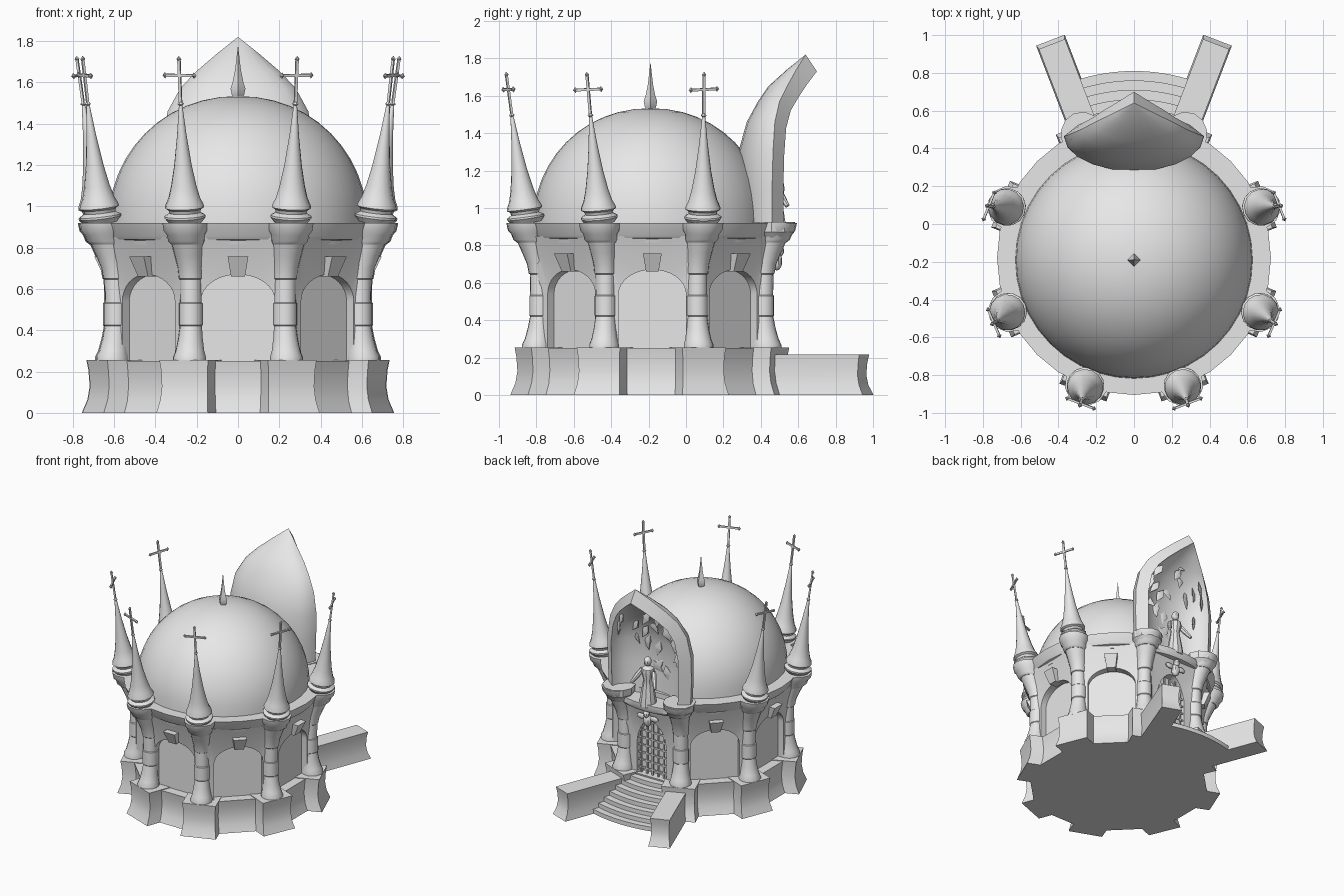
import bpy, bmesh, random
from math import sin, cos, pi, radians, atan2
from mathutils import Matrix, Vector

old = bpy.data.objects.get("Cube")
if old:
    bpy.data.objects.remove(old)

stone = bpy.data.materials.new("pale_stone")
stone.use_nodes = True
stone.diffuse_color = (0.8, 0.8, 0.8, 1)
stone.node_tree.nodes["Principled BSDF"].inputs["Base Color"].default_value = (0.8, 0.8, 0.8, 1)

CY = -0.18                       # centre of the round building
BACK = (67.5, 112.5)
PILLARS = BACK + (-69.2, -110.8, -23, 203, 22, 158)
parts = []


def spot(angle):
    """Local +x points outward from the building centre."""
    return Matrix.Translation((0, CY, 0)) @ Matrix.Rotation(radians(angle), 4, 'Z')


def finish(name, bm, matrix=Matrix()):
    bmesh.ops.remove_doubles(bm, verts=bm.verts, dist=1e-5)
    bmesh.ops.recalc_face_normals(bm, faces=bm.faces)
    bm.transform(matrix)
    me = bpy.data.meshes.new(name)
    bm.to_mesh(me)
    bm.free()
    ob = bpy.data.objects.new(name, me)
    bpy.context.collection.objects.link(ob)
    me.materials.append(stone)
    parts.append(ob)
    return ob


def loft(name, rows, matrix=Matrix(), closed=True, caps=True):
    """Skin a stack of equally long point rows."""
    bm = bmesh.new()
    grid = [[bm.verts.new(p) for p in row] for row in rows]
    n = len(rows[0])
    for a, b in zip(grid, grid[1:]):
        for i in range(n if closed else n - 1):
            j = (i + 1) % n
            bm.faces.new((a[i], a[j], b[j], b[i]))
    if caps:
        bm.faces.new(grid[0])
        bm.faces.new(grid[-1])
    return finish(name, bm, matrix)


def lathe(name, profile, matrix=Matrix(), segs=16):
    """Profile entries are radius, height and an optional sideways shift."""
    rows = []
    for r, z, *off in profile:
        dx = off[0] if off else 0
        rows.append([(dx + max(r, 1e-4) * cos(2 * pi * i / segs),
                      max(r, 1e-4) * sin(2 * pi * i / segs), z) for i in range(segs)])
    return loft(name, rows, matrix)


def ball(name, centre, size):
    bm = bmesh.new()
    bmesh.ops.create_uvsphere(bm, u_segments=10, v_segments=7, radius=1)
    return finish(name, bm, Matrix.Translation(centre) @ Matrix.Diagonal((*size, 1)))


def box(name, centre, size, matrix=Matrix()):
    bm = bmesh.new()
    bmesh.ops.create_cube(bm, size=1)
    return finish(name, bm, matrix @ Matrix.Translation(centre) @ Matrix.Diagonal((*size, 1)))


def flared_block(name, angle, inner, outer, half, height):
    """Plinth block with slightly hollow faces."""
    rows = []
    for t, dd, dh in ((0, 0.025, 0.015), (0.25, 0, 0.004), (0.5, -0.01, 0), (0.8, -0.005, 0.002), (1, 0.003, 0.008)):
        d, h = outer + dd, half + dh
        rows.append([(inner, -h, t * height), (d, -h, t * height), (d, h, t * height), (inner, h, t * height)])
    loft(name, rows, spot(angle))


def arch(name, angle, half, spring, crown, point=1.0):
    """Arched wall bay with an outward leaning upper part."""
    outer, top, floor = 0.26, 0.85, 0.24
    lower, upper = [(-half, floor)], [(-outer, floor)]
    for i in range(17):
        t = pi * i / 16
        lower.append((-half * cos(t), spring + (crown - spring) * sin(t) ** point))
        upper.append((-outer * cos(t), top if 0 < i < 16 else spring))
    lower.append((half, floor))
    upper.append((outer, floor))

    def lean(z):
        return 0.612 + 0.065 * max(0, (z - 0.58) / 0.27) ** 1.5
    rows = [[(0.55, u, z) for u, z in lower], [(lean(z), u, z) for u, z in lower]]
    mid = [((a + c) / 2, (b + d) / 2) for (a, b), (c, d) in zip(lower, upper)]
    rows += [[(lean(z), u, z) for u, z in mid], [(lean(z), u, z) for u, z in upper],
             [(0.55, u, z) for u, z in upper]]
    loft(name, rows, spot(angle), closed=False, caps=False)


# Plinth, drum and cornice
octo = Matrix.Translation((0, CY, 0)) @ Matrix.Rotation(pi / 8, 4, 'Z')
lathe("plinth", [(0.71, 0), (0.685, 0.06), (0.675, 0.13), (0.68, 0.2), (0.69, 0.25)], octo, 8)
lathe("drum_wall", [(0.61, 0.24), (0.61, 0.9)], octo, 8)
ring = [(0.56, 0.83), (0.67, 0.815), (0.675, 0.835), (0.69, 0.84), (0.7, 0.855), (0.725, 0.92), (0.58, 0.92)]
rows = []
for i in range(29):
    a = radians(112.5 + 315 * i / 28)
    rows.append([(r * cos(a), r * sin(a), z) for r, z in ring])
loft("cornice", rows, Matrix.Translation((0, CY, 0)))

# Dome, hollowed where the rear niche enters it
dome = lathe("dome", [(0.628 * cos(t * pi / 24) ** 0.96, 0.915 + 0.618 * sin(t * pi / 24)) for t in range(13)],
             Matrix.Translation((0, CY - 0.01, 0)), 40)
cutter = lathe("niche_cutter", [(1, 0.8), (1, 1.4)],
               Matrix.Translation((0, 0.5, 0)) @ Matrix.Diagonal((0.33, 0.18, 1, 1)), 32)
parts.remove(cutter)
cutter.hide_render = True
cutter.hide_set(True)
cut = dome.modifiers.new("niche", 'BOOLEAN')
cut.operation, cut.object, cut.solver = 'DIFFERENCE', cutter, 'EXACT'
lathe("dome_finial", [(0.02, 1.52), (0.03, 1.54), (0.036, 1.57), (0.026, 1.6), (0.014, 1.66), (0, 1.78)],
      Matrix.Translation((0, CY - 0.01, 0)), 4)

# Pillars with plinth blocks, capitals, spires and crosses
column = [(0.08, 0.25, 0.66), (0.08, 0.27, 0.66), (0.07, 0.3, 0.655), (0.06, 0.36, 0.648),
          (0.054, 0.42, 0.642), (0.058, 0.425, 0.642), (0.058, 0.53, 0.642), (0.053, 0.535, 0.642),
          (0.053, 0.645, 0.644), (0.058, 0.65, 0.645), (0.06, 0.7, 0.653), (0.068, 0.76, 0.672), (0.078, 0.82, 0.69)]
capital = [(0.08, 0.815, 0.69), (0.09, 0.83, 0.70), (0.094, 0.86, 0.708), (0.108, 0.88, 0.712), (0.113, 0.92, 0.716)]
spire = [(0.08, 0), (0.1, 0.025), (0.1, 0.035), (0.075, 0.05), (0.08, 0.065), (0.096, 0.075), (0.093, 0.09),
         (0.078, 0.12), (0.062, 0.18), (0.043, 0.28), (0.023, 0.43), (0.009, 0.57), (0, 0.6)]
for a in PILLARS:
    flared_block("pillar_plinth", a, 0.5, 0.737, 0.118, 0.255)
    lathe("pillar", column, spot(a), 14)
    lathe("capital", capital, spot(a), 12)
    if a in BACK:
        lathe("niche_bracket", [(0.09, 0.84), (0.115, 0.87), (0.12, 0.925)],
              spot(a) @ Matrix.Translation((0.7, 0, 0)), 10)
        continue
    # Spires splay away from a point behind the building centre
    foot = spot(a) @ Vector((0.72, 0, 0.92))
    splay = atan2(foot.y - 0.05, foot.x)
    tilt = (Matrix.Translation(foot) @ Matrix.Rotation(splay, 4, 'Z') @ Matrix.Rotation(0.14, 4, 'Y')
            @ Matrix.Rotation(radians(a) - splay, 4, 'Z'))
    lathe("spire", spire, tilt, 14)
    box("cross_post", (0, 0, 0.69), (0.012, 0.014, 0.23), tilt)
    box("cross_arm", (0, 0, 0.72), (0.012, 0.16, 0.014), tilt)
    lathe("cross_knob", [(0, 0.565), (0.016, 0.58), (0, 0.6)], tilt, 6)
    for y, z in ((-0.075, 0.72), (0.075, 0.72), (0, 0.8)):
        lathe("cross_tip", [(0, -0.016), (0.013, 0), (0, 0.016)], tilt @ Matrix.Translation((0, y, z)), 4)

# Arched bays and keystones
for k in range(8):
    a = 45 * k
    if a == 90:
        arch("door_arch", a, 0.13, 0.5, 0.69, 1.3)
        continue
    arch("window_arch", a, 0.18, 0.54, 0.67)
    loft("keystone", [[(0.58, -h, z), (d, -h, z), (d, h, z), (0.58, h, z)]
                      for h, z, d in ((0.034, 0.66, 0.65), (0.05, 0.757, 0.695))], spot(a))

# Portcullis
for i in range(5):
    box("gate_bar", (0.6, -0.1 + 0.05 * i, 0.45), (0.012, 0.012, 0.42), spot(90))
for i in range(6):
    box("gate_rail", (0.6, 0, 0.29 + 0.06 * i), (0.01, 0.25, 0.012), spot(90))

# Curved stairs and their side walls
for i in range(7):
    r, h = 0.99 - 0.05 * i, 0.034 * (i + 1)
    edge = [(r * sin(radians(t)), CY + r * cos(radians(t))) for t in range(-21, 22, 3)]
    outline = edge + [(0.15, 0.25), (-0.15, 0.25)]
    loft("stair", [[(x, y, z) for x, y in outline] for z in (0, h)])
for a in (69, 111):
    flared_block("stair_wall", a, 0.6, 1.21, 0.066, 0.215)

# Pointed niche shell: height, half width, rim depth, back depth
shell = [(0.86, 0.36, 0.46, 0.3), (1.1, 0.37, 0.46, 0.285), (1.3, 0.37, 0.465, 0.28), (1.46, 0.34, 0.475, 0.325),
         (1.57, 0.28, 0.5, 0.385), (1.65, 0.205, 0.54, 0.44), (1.74, 0.1, 0.59, 0.54), (1.82, 0.0, 0.64, 0.64)]


def bowl(z, w, rim, back, n=10):
    return [(w * sin(t), rim - (rim - back) * cos(t), z) for t in (pi * (i / n - 0.5) for i in range(n + 1))]


inner = [(z - 0.09 * ((z - 0.86) / 0.96) ** 2, w * 0.8, rim + 0.06, back + 0.06) for z, w, rim, back in shell]
loft("niche_outside", [bowl(*s) for s in shell], closed=False, caps=False)
loft("niche_inside", [bowl(*s) for s in inner], closed=False, caps=False)
for side in (0, -1):
    loft("niche_rim", [[bowl(*s)[side], bowl(*t)[side]] for s, t in zip(shell, inner)], closed=False, caps=False)
lathe("niche_floor", [(0.9, 0.8), (1, 0.82), (1, 0.86)],
      Matrix.Translation((0, 0.42, 0)) @ Matrix.Diagonal((0.31, 0.115, 1, 1)), 20)

# Ragged foliage clinging to the niche
random.seed(4)
for k in range(26):
    z, w, rim, back = inner[random.randint(1, 5)]
    p = Vector(random.choice(bowl(z, w * 0.97, rim, back + 0.008)[1:-1])) + Vector((0, 0, random.uniform(-0.06, 0.03)))
    turn = Matrix.Rotation(-p.x * 2.5, 4, 'Z') @ Matrix.Rotation(random.uniform(-1.2, 1.2), 4, 'Y')
    lathe("leaf", [(0, -0.06), (0.025, -0.01), (0.035, 0.015), (0, 0.07)],
          Matrix.Translation(p) @ turn @ Matrix.Diagonal((1, 0.3, 1, 1)), 5)

# Robed statue on the ledge and a small figure above the door
at = Matrix.Translation((0, 0.48, -0.04))
lathe("statue_robe", [(0.065, 0.88), (0.06, 0.93), (0.045, 1.02), (0.034, 1.08), (0.05, 1.14), (0.045, 1.17),
                      (0.015, 1.19), (0.014, 1.2)], at, 10)
ball("statue_head", (0, 0.485, 1.185), (0.029, 0.032, 0.036))
ball("small_figure_head", (0, 0.5, 0.77), (0.025, 0.025, 0.03))
ball("small_figure_body", (0, 0.485, 0.715), (0.035, 0.03, 0.05))
for s in (-1, 1):
    arm = at @ Matrix.Translation((s * 0.05, 0, 1.15)) @ Matrix.Rotation(-s * 0.5, 4, 'Y') @ Matrix.Rotation(0.5, 4, 'X')
    lathe("statue_arm", [(0.012, -0.13), (0.02, -0.06), (0.018, 0.0)], arm, 7)
    ball("small_figure_wing", (s * 0.055, 0.485, 0.735), (0.04, 0.012, 0.022))

# Smooth rounded parts while keeping hard edges
for ob in bpy.context.selected_objects:
    ob.select_set(False)
for ob in parts:
    ob.select_set(True)
bpy.context.view_layer.objects.active = dome
bpy.ops.object.shade_smooth_by_angle(angle=radians(32))
